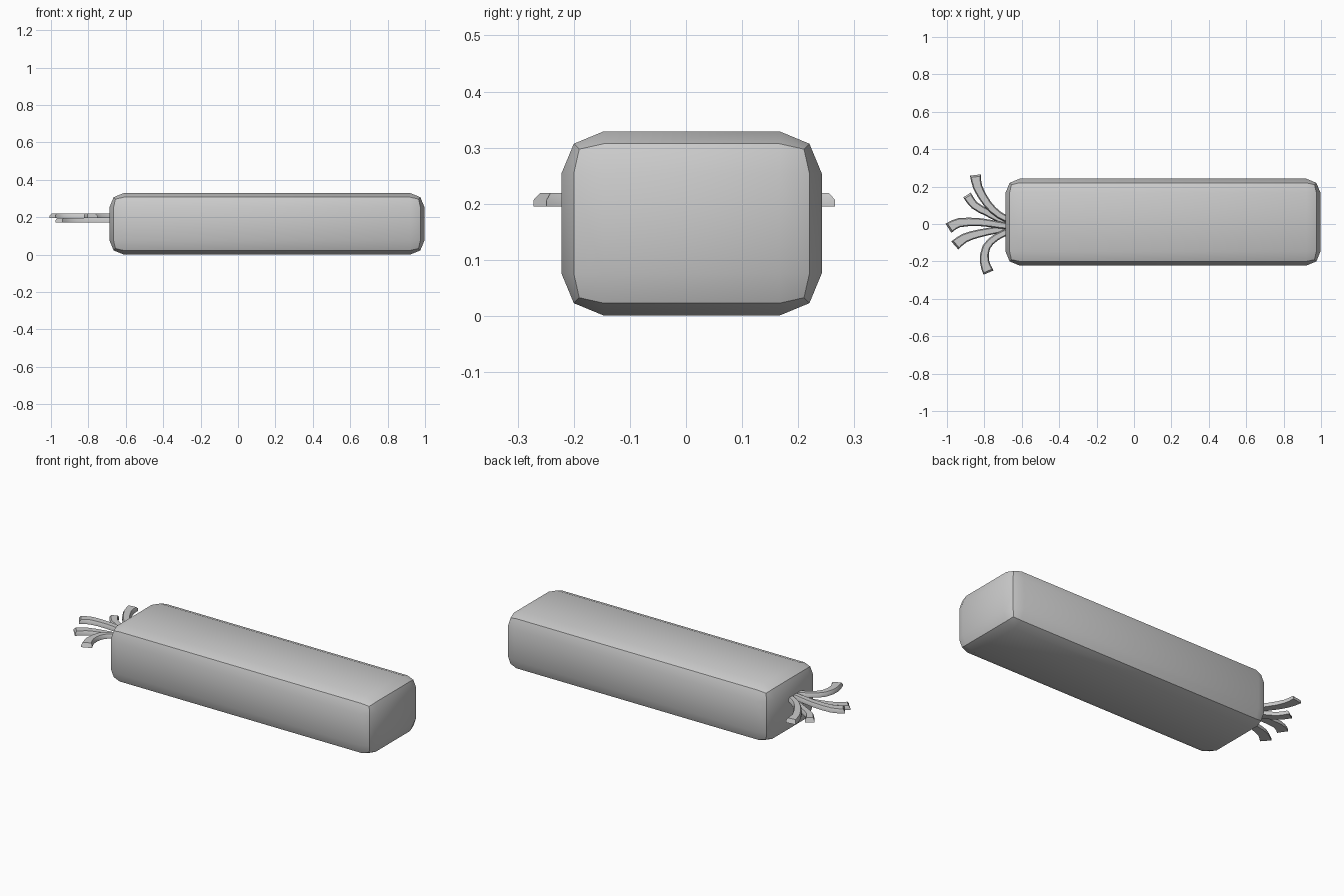
import bpy, bmesh
from mathutils import Vector

if "Cube" in bpy.data.objects:
    bpy.data.objects.remove(bpy.data.objects["Cube"])


def finish(name, bm):
    bmesh.ops.recalc_face_normals(bm, faces=bm.faces)
    me = bpy.data.meshes.new(name)
    bm.to_mesh(me)
    bm.free()
    ob = bpy.data.objects.new(name, me)
    bpy.context.collection.objects.link(ob)
    bpy.ops.object.select_all(action='DESELECT')
    ob.select_set(True)
    bpy.context.view_layer.objects.active = ob
    return ob


# Body: long block with two-step rounded edges
bm = bmesh.new()
bmesh.ops.create_cube(bm, size=1)
for v in bm.verts:
    v.co = Vector((0.155 + v.co.x * 1.684, 0.01 + v.co.y * 0.464, 0.165 + v.co.z * 0.328))
bmesh.ops.bevel(bm, geom=bm.edges[:], offset=0.075, segments=2, profile=0.5,
                affect='EDGES', clamp_overlap=True)
finish("body", bm)
bpy.ops.object.shade_smooth_by_angle()


def curve_points(pts, steps=2):
    """Catmull-Rom points through pts."""
    p = [Vector(q) for q in pts]
    p = [2 * p[0] - p[1]] + p + [2 * p[-1] - p[-2]]
    out = []
    for i in range(1, len(p) - 2):
        a, b, c, d = p[i - 1:i + 3]
        for s in range(steps):
            t = s / steps
            out.append(0.5 * (2 * b + (c - a) * t + (2 * a - 5 * b + 4 * c - d) * t * t
                              + (3 * b - a - 3 * c + d) * t ** 3))
    return out + [p[-2]]


def strand(name, pts, z0, z1, w_root=0.034, w_tip=0.058):
    """Flat curling strip, slightly narrower on top."""
    path = curve_points(pts)
    n = len(path)
    bm = bmesh.new()
    rings = []
    for i, p in enumerate(path):
        d = (path[min(i + 1, n - 1)] - path[max(i - 1, 0)]).normalized()
        side = Vector((-d.y, d.x))
        h = (w_root + (w_tip - w_root) * (i / (n - 1)) ** 1.5) / 2
        back = d * (0.01 if i == n - 1 else 0)
        section = ((-h, z0), (h, z0), (h, z0 + 0.012), (h - 0.006, z1),
                   (-h + 0.006, z1), (-h, z0 + 0.012))
        rings.append([bm.verts.new((*(p + side * o - (back if z == z1 else back * 0)), z))
                      for o, z in section])
    for a, b in zip(rings, rings[1:]):
        for j in range(6):
            k = (j + 1) % 6
            bm.faces.new((a[j], a[k], b[k], b[j]))
    bm.faces.new(rings[0])
    bm.faces.new(rings[-1])
    finish(name, bm)
    bpy.ops.object.shade_smooth_by_angle()


# Fuse strands, alternating between an upper and a lower layer
HIGH, LOW = (0.195, 0.219), (0.172, 0.196)
strand("strand_1", [(-0.65, 0.015), (-0.72, 0.048), (-0.783, 0.107), (-0.835, 0.195), (-0.848, 0.262)], *HIGH)
strand("strand_2", [(-0.65, -0.01), (-0.70, 0.015), (-0.783, 0.06), (-0.853, 0.10), (-0.893, 0.155)], *LOW, w_tip=0.048)
strand("strand_3", [(-0.65, -0.015), (-0.72, -0.005), (-0.826, 0.01), (-0.935, 0.007), (-0.992, -0.023)], *HIGH)
strand("strand_4", [(-0.65, -0.02), (-0.73, -0.032), (-0.826, -0.05), (-0.906, -0.075), (-0.958, -0.115)], *LOW)
strand("strand_5", [(-0.65, -0.03), (-0.735, -0.07), (-0.789, -0.123), (-0.80, -0.198), (-0.778, -0.26)], *HIGH)
